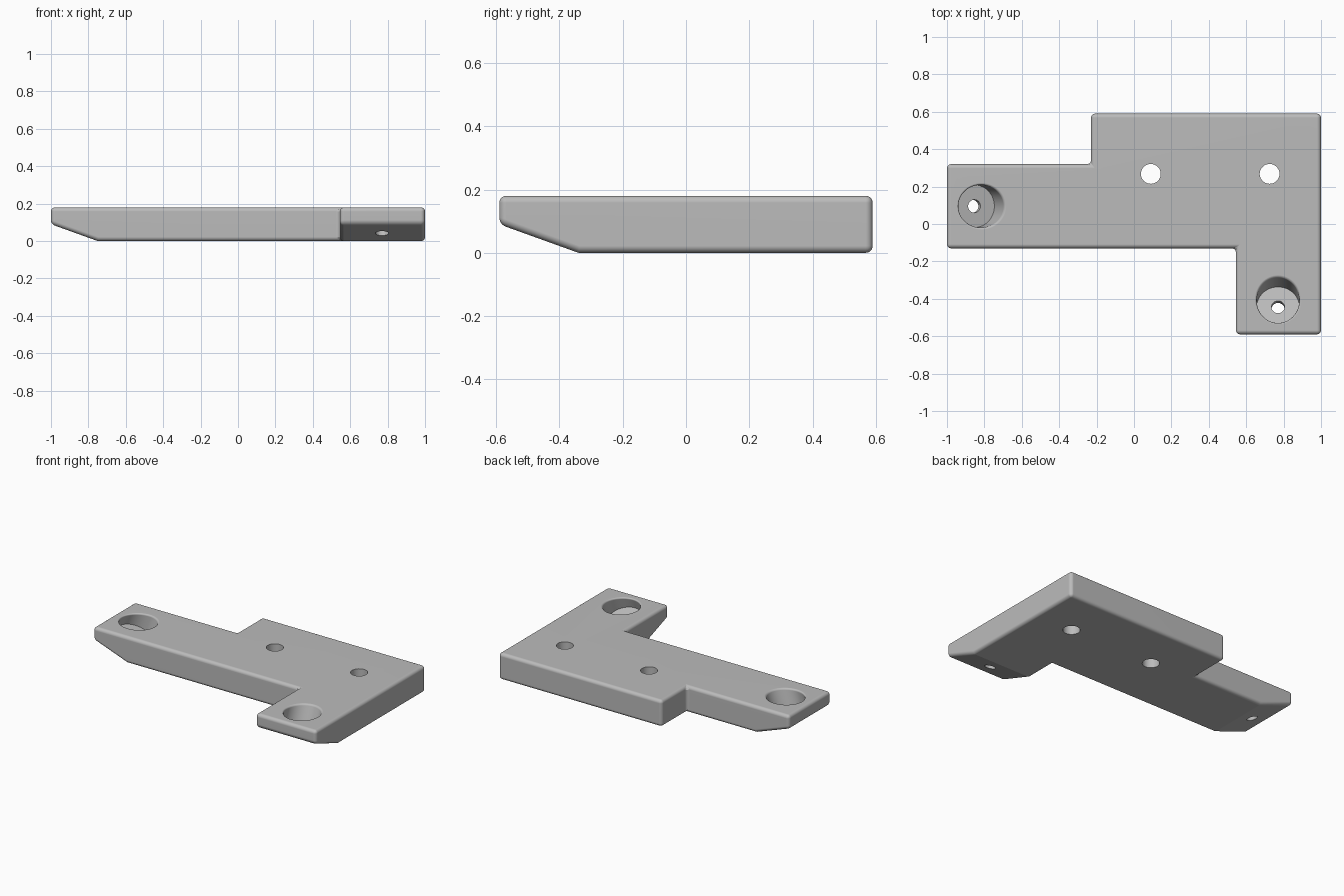
import bpy, bmesh, math
from mathutils import Vector

cube = bpy.data.objects.get("Cube")
if cube:
    bpy.data.objects.remove(cube)

HEIGHT, EDGE, RUN = 0.18, 0.09, 0.25
SLOPE = math.atan2(EDGE, RUN)

grey = bpy.data.materials.new("plain_grey")
grey.use_nodes = True
colour = (0.5, 0.5, 0.5, 1)
grey.diffuse_color = colour
grey.node_tree.nodes["Principled BSDF"].inputs["Base Color"].default_value = colour


def edit(obj, action):
    """Run a bmesh action on an object's mesh."""
    bm = bmesh.new()
    bm.from_mesh(obj.data)
    action(bm)
    bm.to_mesh(obj.data)
    bm.free()


def cylinder(name, base, axis, radius, length, sides=64):
    """Hidden cutter standing on base and rising along axis."""
    axis = axis.normalized()
    bpy.ops.mesh.primitive_cylinder_add(vertices=sides, radius=radius, depth=length,
                                        location=base + axis * length / 2)
    obj = bpy.context.object
    obj.name = name
    obj.rotation_euler = axis.to_track_quat('Z', 'Y').to_euler()
    obj.data.materials.append(grey)
    return obj


def cut(obj, cutter):
    """Subtract the cutter and remove it."""
    mod = obj.modifiers.new("cut", 'BOOLEAN')
    mod.operation, mod.solver, mod.object = 'DIFFERENCE', 'EXACT', cutter
    bpy.context.view_layer.objects.active = obj
    bpy.ops.object.modifier_apply(modifier=mod.name)
    bpy.data.objects.remove(cutter)


# Stepped plate outline, extruded
outline = [(-1, -0.13), (0.545, -0.13), (0.545, -0.59), (1, -0.59),
           (1, 0.59), (-0.23, 0.59), (-0.23, 0.32), (-1, 0.32)]
mesh = bpy.data.meshes.new("bracket_plate")
plate = bpy.data.objects.new("bracket_plate", mesh)
bpy.context.collection.objects.link(plate)
mesh.materials.append(grey)

# Outward direction, outer edge distance and middle of each arm end
arms = [(Vector((-1, 0, 0)), 1.0, Vector((0, 0.095, 0))),
        (Vector((0, -1, 0)), 0.59, Vector((0.77, 0, 0)))]


def build_body(bm):
    face = bm.faces.new([bm.verts.new((x, y, 0)) for x, y in outline])
    top = bmesh.ops.extrude_face_region(bm, geom=[face])["geom"]
    bmesh.ops.translate(bm, vec=(0, 0, HEIGHT),
                        verts=[v for v in top if isinstance(v, bmesh.types.BMVert)])
    # Slanted undersides at both arm ends
    for out, reach, _ in arms:
        normal = out * math.sin(SLOPE) - Vector((0, 0, math.cos(SLOPE)))
        res = bmesh.ops.bisect_plane(bm, geom=bm.verts[:] + bm.edges[:] + bm.faces[:],
                                     plane_co=out * (reach - RUN), plane_no=normal,
                                     clear_outer=True)
        bmesh.ops.holes_fill(bm, edges=[e for e in bm.edges if e.is_boundary])
    bmesh.ops.recalc_face_normals(bm, faces=bm.faces)
    # Rounded outer edges, leaving the shallow folds crisp
    edges = [e for e in bm.edges if e.calc_face_angle(0) > 0.5]
    bmesh.ops.bevel(bm, geom=edges, offset=0.022, segments=6, profile=0.5,
                    affect='EDGES', clamp_overlap=True)


edit(plate, build_body)

# Tilted counterbores, square to the slanted undersides
screws = []
for out, reach, middle in arms:
    axis = Vector((0, 0, math.cos(SLOPE))) - out * math.sin(SLOPE)
    inset = 0.135
    under = middle + out * (reach - inset) + Vector((0, 0, EDGE - inset * math.tan(SLOPE)))
    screws.append((under, axis))
    cut(plate, cylinder("counterbore_cutter", under + axis * 0.033, axis, 0.114, 0.4))


def round_rims(bm):
    def on_rim(v):
        return v.co.z > HEIGHT - 0.001 and any(
            (v.co.xy - (u + a * (HEIGHT - u.z) / a.z).xy).length < 0.13 for u, a in screws)
    rims = [e for e in bm.edges
            if all(on_rim(v) for v in e.verts) and e.calc_face_angle(0) > 0.5]
    bmesh.ops.bevel(bm, geom=rims, offset=0.011, segments=8, profile=0.5,
                    affect='EDGES', clamp_overlap=True)


edit(plate, round_rims)

# Small screw holes through the counterbore floors
for under, axis in screws:
    cut(plate, cylinder("screw_cutter", under - axis * 0.1, axis, 0.035, 0.2, 32))

# Straight mounting holes
for x in (0.09, 0.725):
    cut(plate, cylinder("mounting_cutter", Vector((x, 0.268, -0.1)), Vector((0, 0, 1)),
                        0.053, 0.4, 48))

# Smooth rounds with flat main faces
bpy.ops.object.select_all(action='DESELECT')
plate.select_set(True)
bpy.context.view_layer.objects.active = plate
bpy.ops.object.shade_smooth_by_angle(angle=math.radians(19))
weighted = plate.modifiers.new("flat_faces", 'WEIGHTED_NORMAL')
weighted.keep_sharp = True
